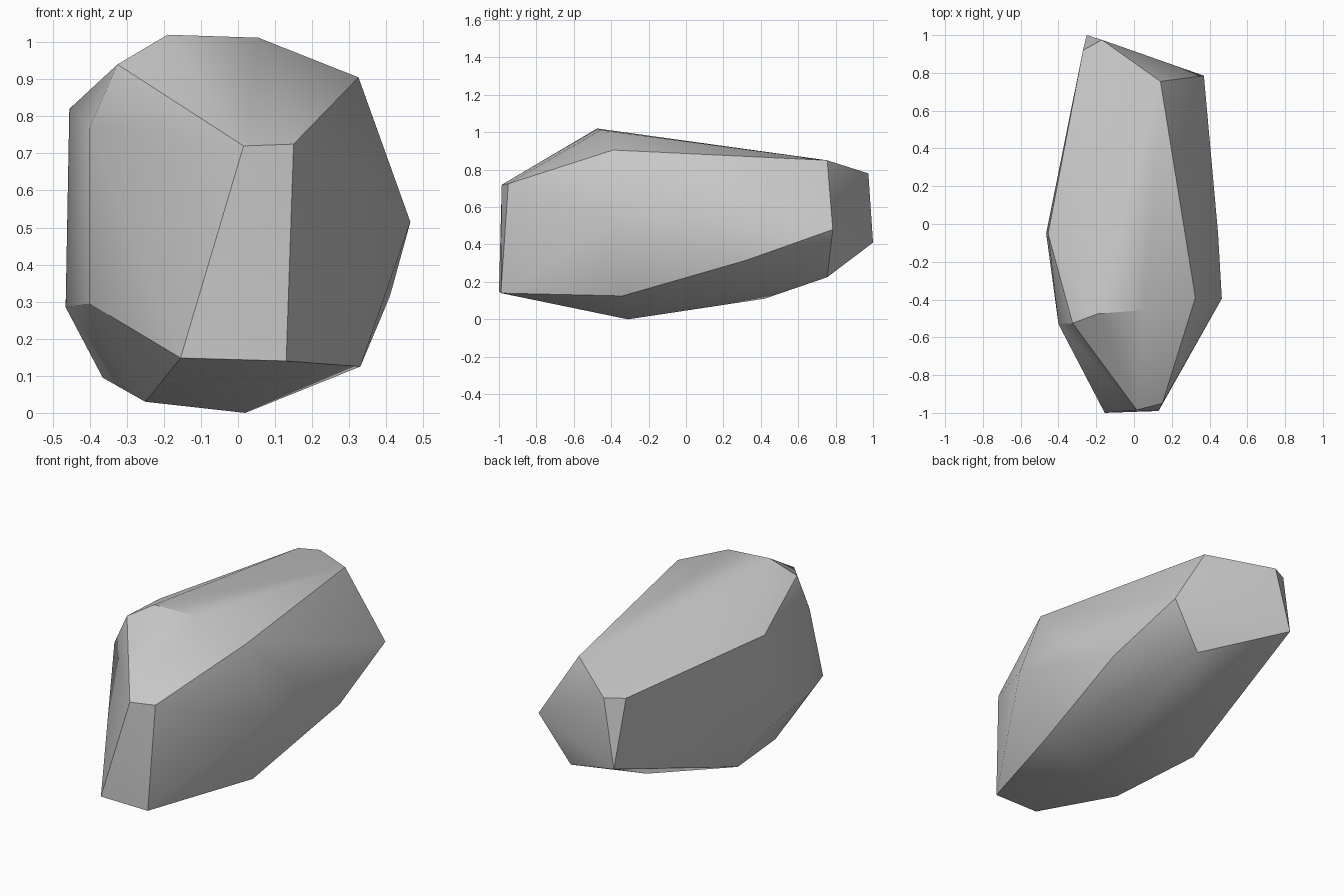
import bpy
import bmesh
import math

cube = bpy.data.objects.get("Cube")
if cube:
    bpy.data.objects.remove(cube, do_unlink=True)

# Single stone colour
stone = bpy.data.materials.new("grey stone")
stone.use_nodes = True
colour = (0.58, 0.58, 0.58, 1.0)
stone.diffuse_color = colour
bsdf = stone.node_tree.nodes["Principled BSDF"]
bsdf.inputs["Base Color"].default_value = colour
bsdf.inputs["Roughness"].default_value = 0.9

# Corner points of the chipped boulder, grouped by region
front_end = [(0.015, -0.985, 0.72), (0.15, -0.95, 0.725),
             (0.13, -0.99, 0.14), (-0.155, -1.0, 0.148)]
crown = [(-0.19, -0.475, 1.02), (0.055, -0.455, 1.012),
         (0.325, -0.39, 0.905), (-0.325, -0.525, 0.94)]
left_flank = [(0.465, -0.395, 0.515), (0.445, -0.05, 0.55),
              (0.41, 0.32, 0.315), (0.33, -0.34, 0.125)]
right_flank = [(-0.40, -0.53, 0.295), (-0.40, -0.53, 0.77),
               (-0.455, -0.05, 0.82), (-0.465, -0.05, 0.285)]
back_end = [(0.14, 0.755, 0.85), (0.37, 0.785, 0.48), (-0.17, 0.975, 0.78),
            (-0.25, 1.0, 0.41), (-0.27, 0.92, 0.785), (0.19, 0.755, 0.225)]
underside = [(0.02, -0.31, 0.0), (-0.25, -0.44, 0.03),
             (-0.365, 0.06, 0.095), (-0.05, 0.42, 0.11)]

# Wrap the corners in a faceted shell
bm = bmesh.new()
for p in front_end + crown + left_flank + right_flank + back_end + underside:
    bm.verts.new(p)
bmesh.ops.convex_hull(bm, input=bm.verts[:])
loose = [v for v in bm.verts if not v.link_faces]
bmesh.ops.delete(bm, geom=loose, context='VERTS')
bmesh.ops.recalc_face_normals(bm, faces=bm.faces[:])

mesh = bpy.data.meshes.new("boulder")
bm.to_mesh(mesh)
bm.free()
mesh.materials.append(stone)
boulder = bpy.data.objects.new("boulder", mesh)
bpy.context.collection.objects.link(boulder)

# Soft shading on shallow facets, crisp main breaks
bpy.ops.object.select_all(action='DESELECT')
boulder.select_set(True)
bpy.context.view_layer.objects.active = boulder
bpy.ops.object.shade_smooth_by_angle(angle=math.radians(30))
